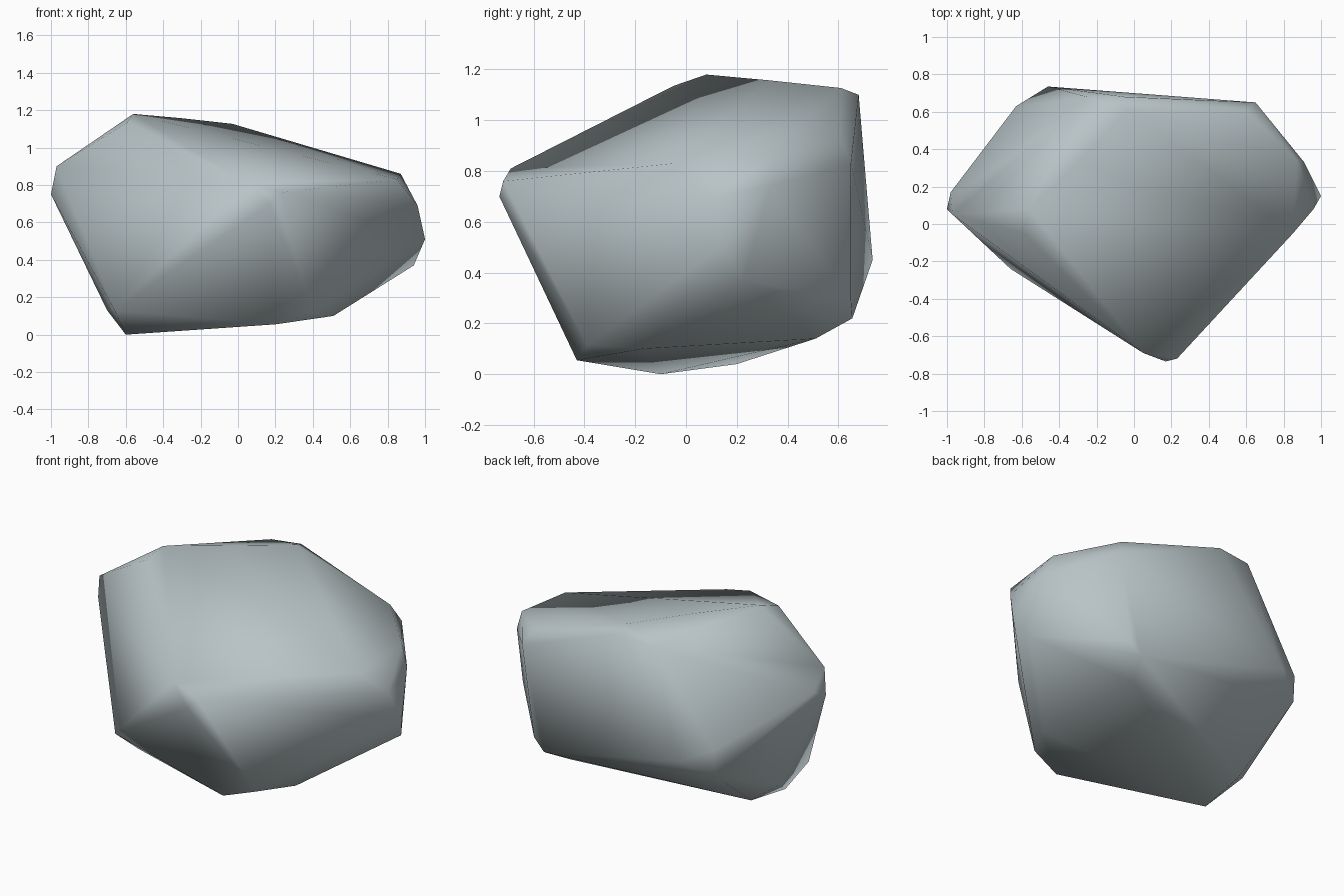
import bpy, bmesh

# Corner points of the boulder; the surface is their convex hull
corners = [
    # left tip
    (-1.0, 0.08, 0.75), (-0.97, 0.05, 0.90), (-0.98, 0.17, 0.79),
    # top ridge
    (-0.56, 0.08, 1.18), (-0.59, -0.05, 1.135), (-0.30, 0.33, 1.157),
    (-0.03, 0.61, 1.127), (-0.05, 0.68, 1.10), (-0.25, 0.68, 1.075),
    # front tip
    (0.05, -0.69, 0.81), (0.17, -0.735, 0.70), (0.23, -0.72, 0.76),
    # right end
    (0.85, -0.05, 0.83), (0.87, 0.34, 0.86), (0.91, 0.33, 0.74),
    (0.96, 0.08, 0.69), (1.0, 0.15, 0.51), (0.94, 0.23, 0.37),
    # back right edge
    (0.60, 0.61, 0.93), (0.65, 0.65, 0.83), (0.57, 0.65, 0.29),
    (0.50, 0.655, 0.22),
    # back left edge
    (-0.46, 0.735, 0.45), (-0.63, 0.63, 0.52), (-0.63, 0.62, 0.36),
    # underside
    (-0.60, -0.10, 0.0), (-0.58, 0.20, 0.04), (-0.70, 0.10, 0.13),
    (-0.66, -0.24, 0.13), (0.20, -0.43, 0.055), (0.39, -0.39, 0.115),
    (0.51, -0.17, 0.10), (0.43, 0.51, 0.14),
]

bm = bmesh.new()
for p in corners:
    bm.verts.new(p)
bmesh.ops.convex_hull(bm, input=bm.verts)
loose = [v for v in bm.verts if not v.link_faces]
bmesh.ops.delete(bm, geom=loose, context='VERTS')
bmesh.ops.recalc_face_normals(bm, faces=bm.faces)
for f in bm.faces:
    f.smooth = True

mesh = bpy.data.meshes.new("boulder")
bm.to_mesh(mesh)
bm.free()

# Single stone colour
stone = bpy.data.materials.new("blue_grey_stone")
stone.diffuse_color = (0.48, 0.55, 0.57, 1.0)
mesh.materials.append(stone)

boulder = bpy.data.objects.new("boulder", mesh)
bpy.context.collection.objects.link(boulder)
